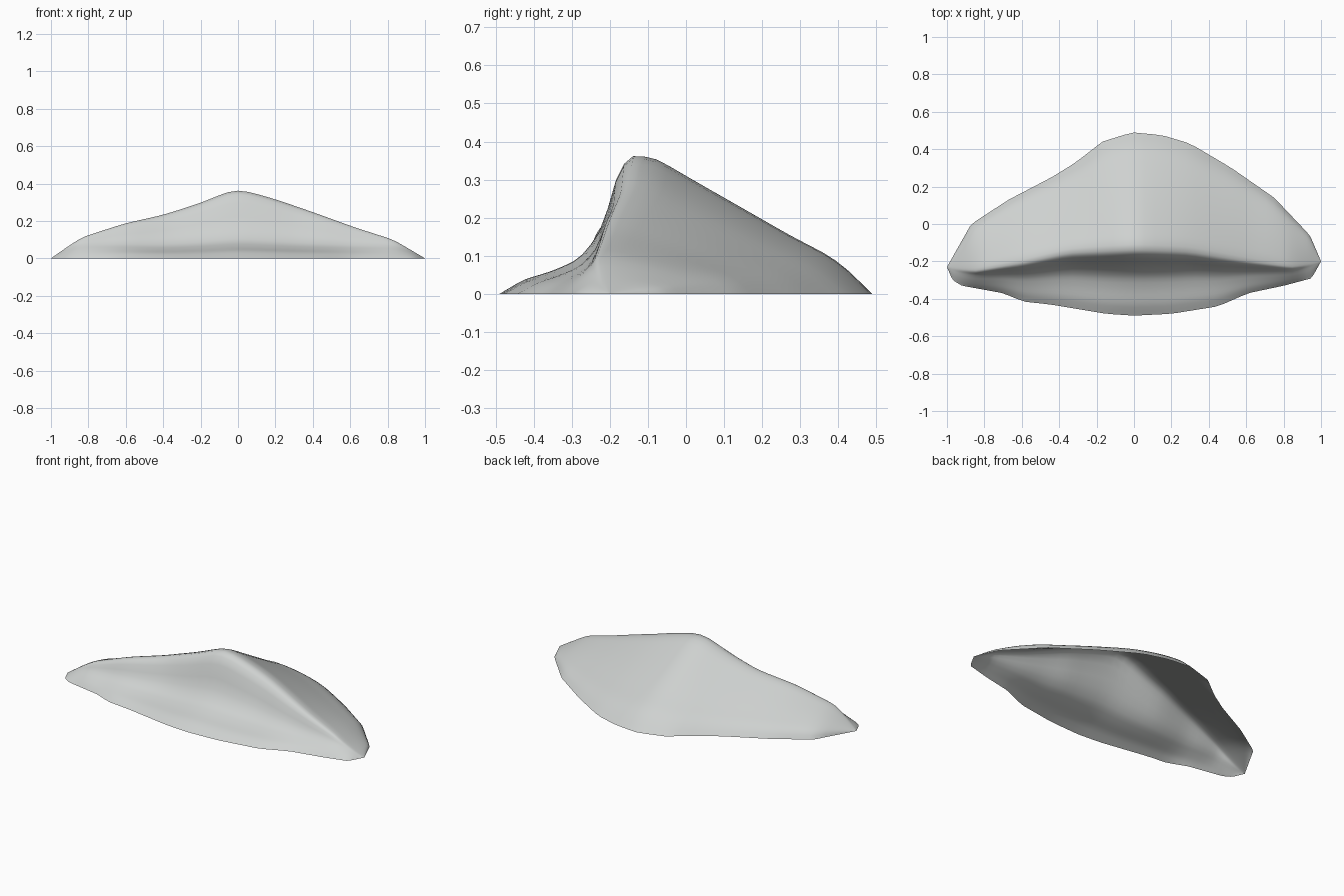
import bpy, bmesh, math

if "Cube" in bpy.data.objects:
    bpy.data.objects.remove(bpy.data.objects["Cube"])


def interp(x, pts):
    """Piecewise linear curve through (x, value) points."""
    for (x0, y0), (x1, y1) in zip(pts, pts[1:]):
        if x <= x1:
            return y0 + (y1 - y0) * max(0, x - x0) / (x1 - x0)
    return pts[-1][1]


# Ground outline (back and front), crest position and crest height along x
BACK = [(-1, -.23), (-.87, 0), (-.67, .13), (-.44, .25), (-.31, .33), (-.17, .44), (-.01, .49),
        (.15, .475), (.3, .43), (.52, .3), (.75, .14), (.94, -.06), (1, -.2)]
FRONT = [(-1, -.23), (-.97, -.3), (-.92, -.33), (-.7, -.37), (-.59, -.415), (-.45, -.43), (-.15, -.48),
         (0, -.49), (.2, -.48), (.45, -.44), (.61, -.37), (.8, -.33), (.95, -.29), (1, -.2)]
CREST_Y = [(-1, -.23), (-.85, -.25), (-.6, -.21), (-.35, -.155), (0, -.14), (.3, -.15),
           (.6, -.2), (.85, -.23), (1, -.2)]
CREST_Z = [(-1, 0), (-.9, .07), (-.83, .115), (-.6, .19), (-.4, .235), (-.2, .30), (-.05, .363),
           (0, .37), (.05, .363), (.2, .32), (.4, .25), (.63, .165), (.83, .10), (1, 0)]

# Cross-sections at the middle: concave slip face, long windward slope
SLIP = [(0, 0), (.17, .10), (.4, .165), (.6, .25), (.75, .43), (.83, .64), (.89, .9), (1, 1)]
SLOPE = [(0, 1), (.1, .97), (.25, .82), (.67, .41), (.83, .27), (.92, .15), (1, 0)]

COLS, NF, NB = 56, 16, 20
bm = bmesh.new()
grid = []
for i in range(COLS + 1):
    x = math.sin(math.pi * (i / COLS - .5)) if 0 < i < COLS else (-1 if i == 0 else 1)
    yf, yb = interp(x, FRONT), interp(x, BACK)
    yc, zc = interp(x, CREST_Y), interp(x, CREST_Z)
    k = abs(x) ** 3                      # rounder section towards the tips
    col = []
    for j in range(NF):
        w = j / NF
        h = interp(w, SLIP) * (1 - k) + k * math.sin(w * math.pi / 2)
        col.append(bm.verts.new((x, yf + (yc - yf) * w, zc * h)))
    for j in range(NB + 1):
        v = j / NB
        h = interp(v, SLOPE) * (1 - k) + k * math.sqrt(1 - v * v)
        col.append(bm.verts.new((x, yc + (yb - yc) * v, zc * h)))
    grid.append(col)
for a, b in zip(grid, grid[1:]):
    for j in range(NF + NB):
        bm.faces.new((a[j], b[j], b[j + 1], a[j + 1]))

# Soften the surface while keeping the rim on the ground
inner = [v for v in bm.verts if not v.is_boundary]
for _ in range(2):
    bmesh.ops.smooth_vert(bm, verts=inner, factor=.4, use_axis_x=True, use_axis_y=True, use_axis_z=True)
bmesh.ops.remove_doubles(bm, verts=bm.verts, dist=.0005)
for f in bm.faces:
    f.smooth = True

mesh = bpy.data.meshes.new("dune_shell")
bm.to_mesh(mesh)
bm.free()
dune = bpy.data.objects.new("dune_shell", mesh)
bpy.context.collection.objects.link(dune)

mat = bpy.data.materials.new("pale grey")
mat.diffuse_color = (.62, .64, .63, 1)
mat.use_nodes = True
mat.node_tree.nodes["Principled BSDF"].inputs["Base Color"].default_value = mat.diffuse_color
mesh.materials.append(mat)
